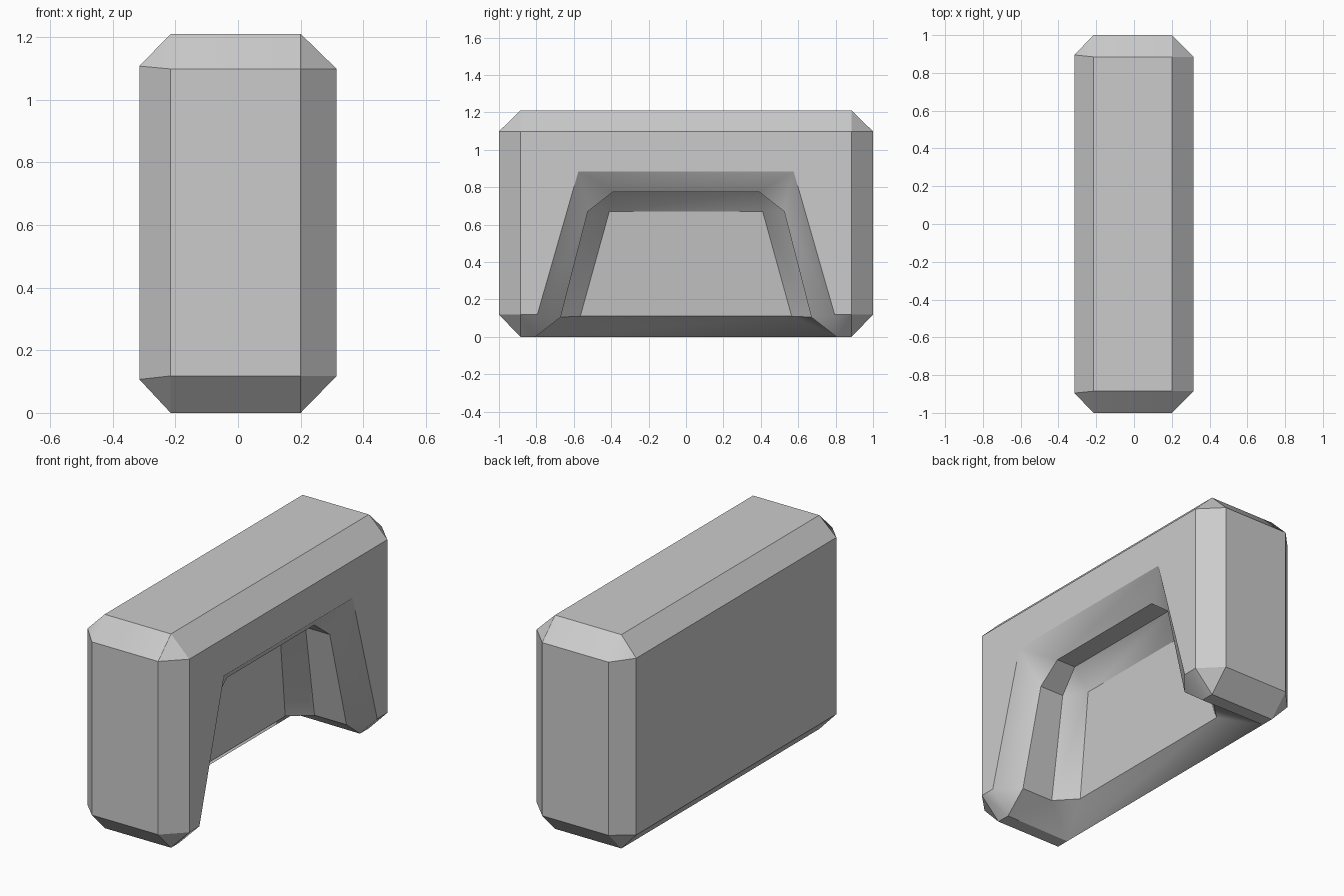
import bpy, bmesh, math

if "Cube" in bpy.data.objects:
    bpy.data.objects.remove(bpy.data.objects["Cube"], do_unlink=True)

# Plain grey material
grey = bpy.data.materials.new("plain_grey")
grey.use_nodes = True
colour = (0.6, 0.6, 0.6, 1)
grey.diffuse_color = colour
grey.node_tree.nodes["Principled BSDF"].inputs["Base Color"].default_value = colour


def body_corners():
    """Chamfered corners of the block: left/right, bottom/top, one point per axis face."""
    pts = {}
    for name, x, inset, out_y, low, high in (
            ("L", -.315, -.215, .895, .107, 1.107),
            ("R", .315, .2, .885, .118, 1.098)):
        for end, face_z, x_face_z, y_face_z in (
                ("b", 0, low, .118), ("t", 1.21, high, 1.098)):
            pts[name + end + "x"] = (x, out_y, x_face_z)
            pts[name + end + "y"] = (inset, 1, y_face_z)
            pts[name + end + "z"] = (inset, .885, face_z)
    return pts


points = body_corners()
# Recess: flared mouth A, chamfered throat B to C, back wall D, bottom edge F and G
points.update({
    "A0": (.315, .795, .118), "A1": (.315, .575, .885),
    "B0": (.21, .67, .105), "B1": (.207, .525, .67), "B2": (.205, .39, .775),
    "C0": (.01, .67, .105), "C1": (.055, .525, .67), "C2": (.085, .39, .775),
    "D0": (-.1, .565, .11), "D1": (-.025, .41, .67),
    "F": (.2, .805, 0), "G": (-.215, .81, 0),
})

# Faces repeated on both ends
end_faces = [
    "Lby Rby Rty Lty", "Lbx Lby Lty Ltx", "Rbx Rby Rty Rtx",
    "Lty Rty Rtz Ltz", "Lby Rby Rbz Lbz",
    "Lbx Lby Lbz", "Ltx Lty Ltz", "Rbx Rby Rbz", "Rtx Rty Rtz",
    "Lbz Rbz F G", "Rbx Rtx A1 A0", "Rbx Rbz F A0",
    "A0 A1 B1 B0", "A1 B2 B1", "B0 B1 C1 C0", "B1 B2 C2 C1",
    "C0 C1 D1 D0", "C1 C2 D1", "A0 B0 F", "F B0 C0 G", "C0 D0 G",
]
# Faces that span from one end to the other
span_faces = [
    "Ltz Rtz", "Ltx Ltz", "Rtx Rtz", "Lbx Ltx", "Lbx Lbz G", "Rtx A1",
    "A1 B2", "B2 C2", "C2 D1", "D1 D0", "D0 G",
]

bm = bmesh.new()
sides = [{n: bm.verts.new((x, s * y, z)) for n, (x, y, z) in points.items()}
         for s in (1, -1)]
for text in end_faces:
    for side in sides:
        bm.faces.new([side[n] for n in text.split()])
for text in span_faces:
    names = text.split()
    bm.faces.new([sides[0][n] for n in names] + [sides[1][n] for n in reversed(names)])
bmesh.ops.recalc_face_normals(bm, faces=bm.faces)

mesh = bpy.data.meshes.new("recessed_block")
bm.to_mesh(mesh)
bm.free()
mesh.materials.append(grey)
block = bpy.data.objects.new("recessed_block", mesh)
bpy.context.collection.objects.link(block)

bpy.ops.object.select_all(action="DESELECT")
block.select_set(True)
bpy.context.view_layer.objects.active = block
bpy.ops.object.shade_smooth_by_angle(angle=math.radians(34))
